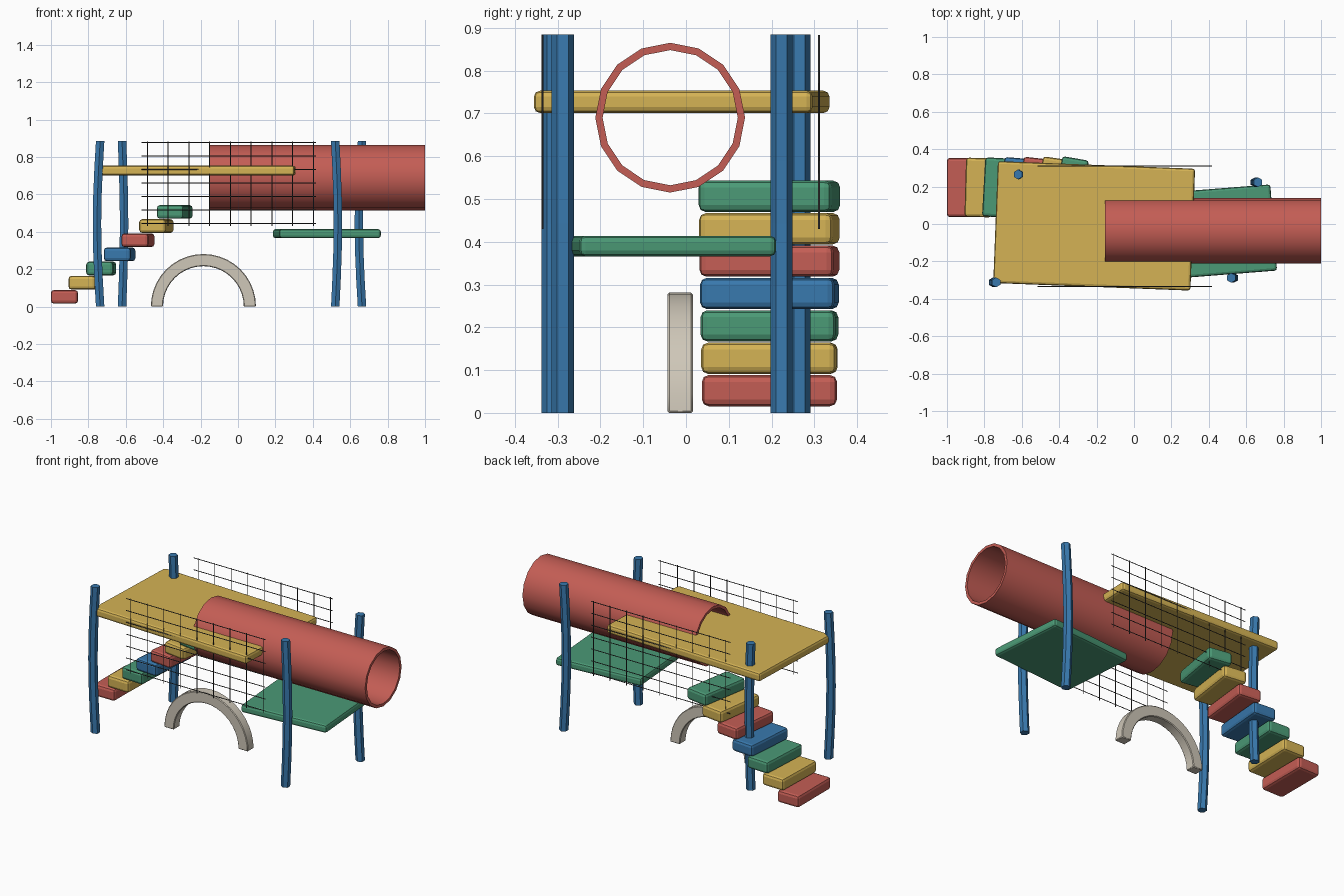
import bpy, bmesh
from math import pi, sin, radians
from mathutils import Vector

if "Cube" in bpy.data.objects:
    bpy.data.objects.remove(bpy.data.objects["Cube"])

COLORS = {
    "red": (0.55, 0.11, 0.09), "yellow": (0.66, 0.45, 0.09),
    "green": (0.07, 0.32, 0.18), "blue": (0.04, 0.19, 0.42),
    "stone": (0.62, 0.57, 0.48), "rope": (0.05, 0.05, 0.05),
}
MATS = {}
for key, rgb in COLORS.items():
    MATS[key] = bpy.data.materials.new(key)
    MATS[key].diffuse_color = (*rgb, 1)


def add_object(name, data, color):
    ob = bpy.data.objects.new(name, data)
    bpy.context.collection.objects.link(ob)
    data.materials.append(MATS[color])
    return ob


def mesh_object(name, bm, color):
    bmesh.ops.recalc_face_normals(bm, faces=bm.faces)
    me = bpy.data.meshes.new(name)
    bm.to_mesh(me)
    bm.free()
    return add_object(name, me, color)


def bevel(ob, width, segments):
    mod = ob.modifiers.new("bevel", 'BEVEL')
    mod.width, mod.segments = width, segments
    mod.limit_method = 'ANGLE'
    mod.angle_limit = radians(50)


def smooth(ob):
    bpy.ops.object.select_all(action='DESELECT')
    bpy.context.view_layer.objects.active = ob
    ob.select_set(True)
    bpy.ops.object.shade_smooth_by_angle(angle=radians(35))


def slab(name, loc, size, turn, color, width=0.014):
    bm = bmesh.new()
    bmesh.ops.create_cube(bm, size=1)
    bmesh.ops.scale(bm, vec=size, verts=bm.verts)
    ob = mesh_object(name, bm, color)
    ob.location, ob.rotation_euler.z = loc, turn
    bevel(ob, width, 2)
    return ob


def spun(name, profile, center, axis, angle, steps, color):
    """Sweep a closed profile loop around an axis."""
    bm = bmesh.new()
    vs = [bm.verts.new(p) for p in profile]
    for i in range(len(vs)):
        bm.edges.new((vs[i], vs[(i + 1) % len(vs)]))
    bmesh.ops.spin(bm, geom=bm.verts[:] + bm.edges[:], cent=center, axis=axis,
                   angle=angle, steps=steps, use_duplicate=False)
    bmesh.ops.remove_doubles(bm, verts=bm.verts, dist=0.0005)
    bmesh.ops.holes_fill(bm, edges=[e for e in bm.edges if e.is_boundary], sides=4)
    return mesh_object(name, bm, color)


# Bowed hexagonal posts
POST_H = 0.885
for name, x, y, bow in (("front_left_post", -0.737, -0.312, -0.017),
                        ("back_left_post", -0.62, 0.265, 0.011),
                        ("front_right_post", 0.52, -0.288, 0.014),
                        ("back_right_post", 0.663, 0.223, -0.017)):
    bm = bmesh.new()
    bmesh.ops.create_cone(bm, cap_ends=True, segments=6, radius1=0.026,
                          radius2=0.026, depth=POST_H)
    bmesh.ops.translate(bm, verts=bm.verts, vec=(0, 0, POST_H / 2))
    for i in range(1, 6):
        bmesh.ops.bisect_plane(bm, geom=bm.verts[:] + bm.edges[:] + bm.faces[:],
                               plane_co=(0, 0, POST_H * i / 6), plane_no=(0, 0, 1))
    for v in bm.verts:
        v.co += Vector((x + bow * sin(pi * v.co.z / POST_H), y, 0))
    mesh_object(name, bm, "blue")

# Decks
slab("upper_deck", (-0.213, -0.01, 0.727), (1.055, 0.652, 0.052), radians(-2.2), "yellow")
slab("lower_deck", (0.475, -0.04, 0.39), (0.545, 0.462, 0.048), radians(4.5), "green")

# Fanning staircase
stairs = ["red", "yellow", "green", "blue", "red", "yellow", "green"]
for i, color in enumerate(stairs):
    slab(f"step_{i + 1}", (-0.928 + 0.0983 * i, 0.195, 0.052 + 0.0757 * i),
         (0.145, 0.316, 0.073), -0.028 * i, color, 0.016)

# Crawl tube
TY, TZ = -0.037, 0.69
tube = spun("crawl_tube",
            [(x, TY, TZ + r) for x, r in ((-0.155, 0.175), (1, 0.175), (1, 0.158), (-0.155, 0.158))],
            (0, TY, TZ), (1, 0, 0), 2 * pi, 16, "red")
smooth(tube)

# Ground arch
arch = spun("arch",
            [(-0.185 + r, y, 0) for r, y in ((0.281, -0.043), (0.281, 0.016), (0.216, 0.016), (0.216, -0.043))],
            (-0.185, 0, 0), (0, -1, 0), pi, 20, "stone")
bevel(arch, 0.004, 1)
smooth(arch)

# Rope nets
for name, y in (("front_net", -0.335), ("back_net", 0.311)):
    cu = bpy.data.curves.new(name, 'CURVE')
    cu.dimensions = '3D'
    cu.bevel_depth, cu.bevel_resolution = 0.0025, 0
    ropes = [((-0.515, y, 0.445 + 0.072 * i), (0.418, y, 0.445 + 0.072 * i)) for i in range(7)]
    ropes += [((-0.485 + 0.111 * i, y, 0.43), (-0.485 + 0.111 * i, y, 0.883)) for i in range(9)]
    for a, b in ropes:
        sp = cu.splines.new('POLY')
        sp.points.add(1)
        sp.points[0].co, sp.points[1].co = (*a, 1), (*b, 1)
    add_object(name, cu, "rope")

for m in bpy.data.materials:
    if m.users and not m.is_grease_pencil:
        m.use_nodes = True
        m.node_tree.nodes["Principled BSDF"].inputs["Base Color"].default_value = m.diffuse_color
